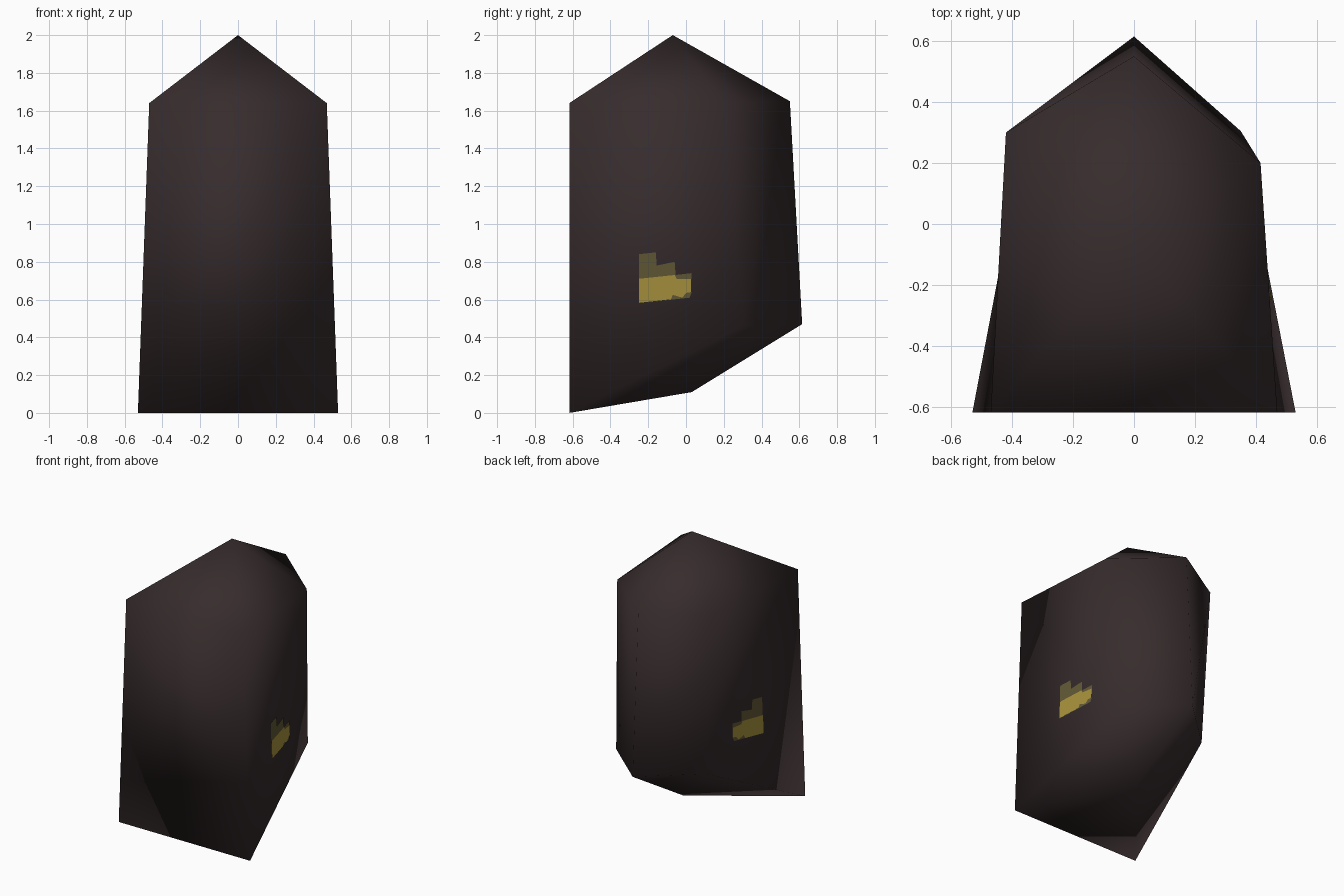
import bpy

if "Cube" in bpy.data.objects:
    bpy.data.objects.remove(bpy.data.objects["Cube"])


def make_material(name, color):
    mat = bpy.data.materials.new(name)
    mat.use_nodes = True
    mat.diffuse_color = (*color, 1)
    bsdf = mat.node_tree.nodes["Principled BSDF"]
    bsdf.inputs["Base Color"].default_value = (*color, 1)
    bsdf.inputs["Roughness"].default_value = 0.9
    return mat


def make_object(name, verts, faces, mat, smooth=False):
    mesh = bpy.data.meshes.new(name)
    mesh.from_pydata(verts, [], faces)
    mesh.materials.append(mat)
    for poly in mesh.polygons:
        poly.use_smooth = smooth
    obj = bpy.data.objects.new(name, mesh)
    bpy.context.collection.objects.link(obj)
    return obj


dark_brown = make_material("dark brown", (0.038, 0.025, 0.026))
yellow = make_material("mustard yellow", (0.38, 0.28, 0.045))
olive = make_material("dull olive", (0.12, 0.095, 0.034))

# Named corners of the faceted body: one centre line and two sides
points = {
    "peak": (0, -0.07, 2.0),
    "back_top": (0, 0.55, 1.65),
    "back_low": (0, 0.615, 0.47),
    "keel": (0, 0.03, 0.11),
}
for s, shoulder, hip in ((1, (0.415, 0.2, 1.64), (0.35, 0.305, 0.46)),
                         (-1, (-0.42, 0.3, 1.64), (-0.36, 0.28, 0.46))):
    points["foot", s] = (s * 0.53, -0.618, 0)
    points["brow", s] = (s * 0.47, -0.618, 1.64)
    points["shoulder", s] = shoulder
    points["hip", s] = hip
index = {key: i for i, key in enumerate(points)}

# Faces across the middle, then the same set for each side
loops = [
    [("foot", -1), ("foot", 1), ("brow", 1), ("brow", -1)],
    [("brow", -1), ("brow", 1), "peak"],
    [("foot", 1), ("foot", -1), "keel"],
]
for s in (1, -1):
    foot, brow, shoulder, hip = ((n, s) for n in ("foot", "brow", "shoulder", "hip"))
    side = [
        [foot, hip, brow],
        [brow, hip, shoulder],
        [brow, shoulder, "peak"],
        [shoulder, "back_top", "peak"],
        [hip, "back_low", "back_top", shoulder],
        [foot, "keel", hip],
        ["keel", "back_low", hip],
    ]
    loops += [f[::s] for f in side]
make_object("body", list(points.values()),
            [[index[k] for k in f] for f in loops], dark_brown, smooth=True)


# Side patches: thin plates lying on the flat lower side panels
def side_plate(name, outline, mat, s, lift):
    verts = [(s * (0.53 - 0.0366 * z - 0.173 * (y + 0.62) + lift), y, z)
             for y, z in outline]
    make_object(name, verts, [list(range(len(verts)))[::s]], mat)


backing = [(-0.25, 0.58), (-0.07, 0.60), (0.02, 0.61), (0.03, 0.64),
           (0.03, 0.74), (-0.055, 0.73), (-0.06, 0.80), (-0.155, 0.78),
           (-0.16, 0.85), (-0.25, 0.84)]
glow = [(-0.25, 0.58), (-0.08, 0.60), (-0.07, 0.625), (-0.02, 0.61),
        (0.0, 0.635), (0.03, 0.64), (0.03, 0.71), (-0.05, 0.71),
        (-0.06, 0.73), (-0.25, 0.71)]
for s, label in ((1, "left"), (-1, "right")):
    side_plate(label + "_patch_backing", backing, olive, s, 0.004)
    side_plate(label + "_patch_glow", glow, yellow, s, 0.007)
